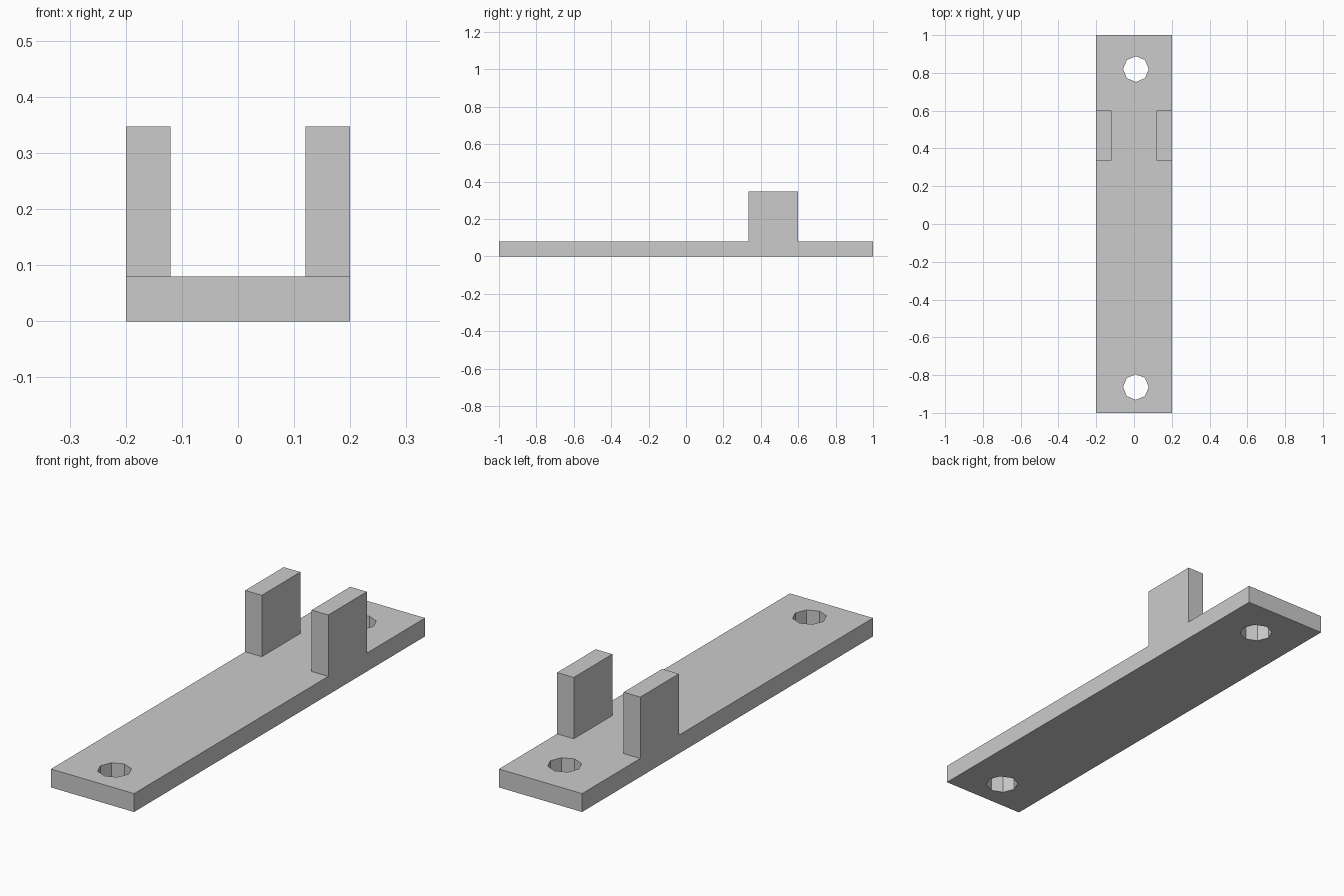
import bpy
from mathutils import Vector

cube = bpy.data.objects.get("Cube")
if cube:
    bpy.data.objects.remove(cube, do_unlink=True)

grey = bpy.data.materials.new("plain_grey")
grey.use_nodes = True
colour = (0.6, 0.6, 0.6, 1)
grey.diffuse_color = colour
grey.node_tree.nodes["Principled BSDF"].inputs["Base Color"].default_value = colour


def box(name, low, high):
    low, high = Vector(low), Vector(high)
    bpy.ops.mesh.primitive_cube_add(size=1, location=(low + high) / 2)
    ob = bpy.context.object
    ob.name = name
    ob.scale = high - low
    bpy.ops.object.transform_apply(location=False, rotation=False, scale=True)
    ob.data.materials.append(grey)
    return ob


# Flat base plate
thickness = 0.08
base = box("base_plate", (-0.2, -1, 0), (0.2, 1, thickness))

# Octagonal screw holes through the plate
for name, y in (("front", -0.863), ("back", 0.82)):
    bpy.ops.mesh.primitive_cylinder_add(vertices=8, radius=0.068, depth=0.3,
                                        location=(0.01, y, thickness / 2))
    cutter = bpy.context.object
    cutter.name = name + "_hole_cutter"
    cutter.data.materials.append(grey)
    cutter.hide_render = True
    cutter.hide_set(True)
    cut = base.modifiers.new(name + "_hole", "BOOLEAN")
    cut.operation = "DIFFERENCE"
    cut.solver = "EXACT"
    cut.object = cutter

# Pair of upright lugs flush with the plate edges
box("left_lug", (0.12, 0.335, thickness), (0.2, 0.6, 0.347))
box("right_lug", (-0.2, 0.335, thickness), (-0.12, 0.6, 0.347))
